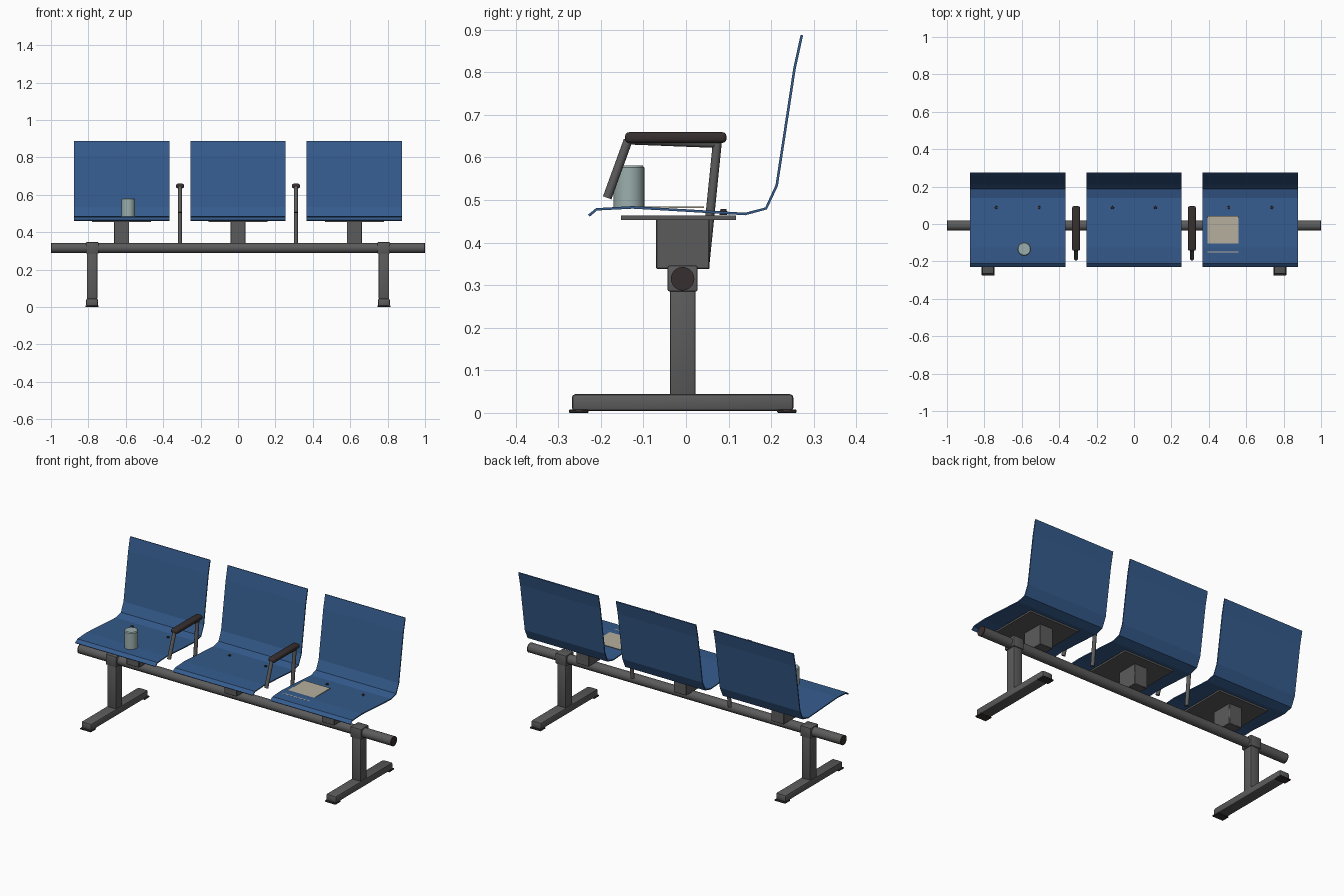
import bpy, bmesh, math
from mathutils import Vector

if "Cube" in bpy.data.objects:
    bpy.data.objects.remove(bpy.data.objects["Cube"])


def mat(name, rgb):
    m = bpy.data.materials.new(name)
    m.diffuse_color = (*rgb, 1)
    m.use_nodes = True
    m.node_tree.nodes["Principled BSDF"].inputs["Base Color"].default_value = m.diffuse_color
    return m


BLUE = mat("seat blue", (0.035, 0.105, 0.265))
STEEL = mat("dark grey steel", (0.105, 0.105, 0.105))
DARK = mat("brown black plastic", (0.038, 0.028, 0.028))
CUP = mat("pale grey green", (0.33, 0.43, 0.42))
PAPER = mat("paper beige", (0.47, 0.43, 0.34))


def finish(bm, name, m, smooth=False):
    bmesh.ops.recalc_face_normals(bm, faces=bm.faces)
    me = bpy.data.meshes.new(name)
    bm.to_mesh(me)
    bm.free()
    me.materials.append(m)
    ob = bpy.data.objects.new(name, me)
    bpy.context.collection.objects.link(ob)
    if smooth:
        bpy.context.view_layer.objects.active = ob
        bpy.ops.object.select_all(action='DESELECT')
        ob.select_set(True)
        bpy.ops.object.shade_smooth_by_angle(angle=math.radians(40))
    return ob


def box(name, m, x, y, z, bevel=0, segs=2):
    """Box from (min, max) ranges, optionally with rounded edges."""
    bm = bmesh.new()
    bmesh.ops.create_cube(bm, size=1)
    for v in bm.verts:
        v.co = [(a + b) / 2 + c * (b - a) for (a, b), c in zip((x, y, z), v.co)]
    if bevel:
        bmesh.ops.bevel(bm, geom=bm.edges[:], offset=bevel, segments=segs,
                        profile=0.5, affect='EDGES')
    return finish(bm, name, m, bevel > 0)


def rod(name, m, a, b, r, segs=24, r2=None):
    """Cylinder or cone between two points."""
    a, b = Vector(a), Vector(b)
    bm = bmesh.new()
    bmesh.ops.create_cone(bm, cap_ends=True, segments=segs, radius1=r,
                          radius2=r if r2 is None else r2, depth=(b - a).length)
    q = (b - a).to_track_quat('Z', 'Y')
    for v in bm.verts:
        v.co = q @ v.co + (a + b) / 2
    return finish(bm, name, m, True)


def span(c, w):
    return (c - w / 2, c + w / 2)


# Round cross beam with end caps
BY, BZ = -0.008, 0.315
rod("beam", STEEL, (-0.994, BY, BZ), (0.994, BY, BZ), 0.027, 32)
for s in (-1, 1):
    rod("beam_end_cap", DARK, (s * 0.994, BY, BZ), (s, BY, BZ), 0.0275, 32)

# Legs: post, clamp, foot and foot pads
for s in (-1, 1):
    x = s * 0.78
    box("leg_post", STEEL, span(x, 0.055), (-0.038, 0.022), (0.04, 0.30), 0.004)
    box("beam_clamp", STEEL, span(x, 0.068), (-0.043, 0.027), (0.285, 0.346), 0.004)
    box("foot", STEEL, span(x, 0.064), (-0.268, 0.252), (0.004, 0.044), 0.008)
    for y in (-0.252, 0.237):
        box("foot_pad", DARK, span(x, 0.07), span(y, 0.046), (0, 0.008), 0.002, 1)

# Seat shell profile, (y, z) along the middle of the sheet
PROFILE = [(-0.228, 0.463), (-0.21, 0.478), (-0.125, 0.4825), (0.139, 0.467),
           (0.188, 0.480), (0.213, 0.534), (0.255, 0.81), (0.272, 0.887)]

for x in (-0.622, 0, 0.622):
    bm = bmesh.new()
    rows = [[bm.verts.new((x + s * 0.255, y, z)) for s in (-1, 1)] for y, z in PROFILE]
    for p, q in zip(rows, rows[1:]):
        bm.faces.new((p[0], p[1], q[1], q[0]))
    shell = finish(bm, "seat_shell", BLUE)
    mod = shell.modifiers.new("thickness", 'SOLIDIFY')
    mod.thickness = 0.006
    mod.offset = 0
    # Support plate, mounting block and screws
    box("seat_plate", STEEL, span(x, 0.315), (-0.153, 0.117), (0.453, 0.463))
    box("seat_block", STEEL, span(x, 0.08), (-0.07, 0.055), (0.338, 0.455), 0.002, 1)
    for s in (-1, 1):
        rod("seat_screw", DARK, (x + s * 0.115, 0.088, 0.465),
            (x + s * 0.115, 0.088, 0.479), 0.009, 12, 0.007)

# Armrests between the seats
for x in (-0.31, 0.31):
    box("armrest_pad", DARK, span(x, 0.042), (-0.143, 0.095), (0.634, 0.659), 0.009, 3)
    rod("armrest_rail", STEEL, (x, -0.13, 0.64), (x, 0.075, 0.632), 0.01, 12)
    rod("armrest_front_strut", STEEL, (x, -0.136, 0.64), (x, -0.185, 0.505), 0.0105, 12)
    rod("armrest_back_strut", STEEL, (x, 0.074, 0.64), (x, 0.044, 0.342), 0.0105, 12)

# Cup standing on the left seat
rod("cup", CUP, (-0.587, -0.134, 0.482), (-0.587, -0.134, 0.576), 0.036, 32)
rod("cup_lid", CUP, (-0.587, -0.134, 0.576), (-0.587, -0.134, 0.581), 0.036, 32, 0.032)

# Paper lying on the right seat, slightly sunk at the crown
box("paper", PAPER, (0.392, 0.559), (-0.153, 0.042), (0.4815, 0.4843))
